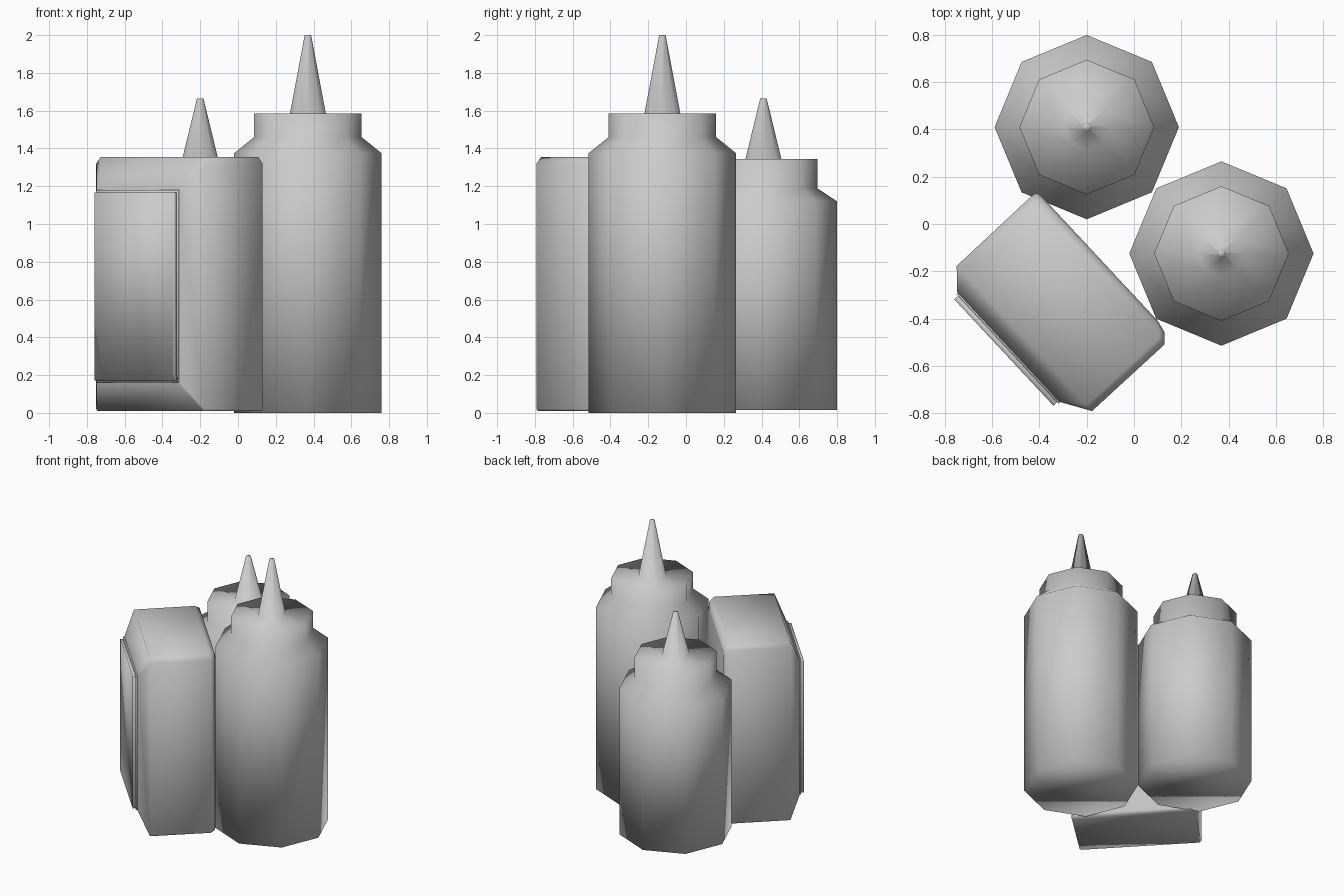
import bpy
import bmesh
from math import cos, sin, tau, radians

cube = bpy.data.objects.get("Cube")
if cube:
    bpy.data.objects.remove(cube, do_unlink=True)

grey = bpy.data.materials.new("plain_grey")
grey.use_nodes = True
colour = (0.6, 0.6, 0.6, 1)
grey.diffuse_color = colour
grey.node_tree.nodes["Principled BSDF"].inputs["Base Color"].default_value = colour


def loft(name, rings, location=(0, 0, 0), turn=0):
    """Skin a list of equal rings, cap both ends and smooth the result."""
    bm = bmesh.new()
    loops = [[bm.verts.new(p) for p in ring] for ring in rings]
    for a, b in zip(loops, loops[1:]):
        for i in range(len(a)):
            j = (i + 1) % len(a)
            bm.faces.new((a[i], a[j], b[j], b[i]))
    bm.faces.new(loops[0])
    bm.faces.new(loops[-1])
    bmesh.ops.recalc_face_normals(bm, faces=bm.faces)
    for face in bm.faces:
        face.smooth = True
    mesh = bpy.data.meshes.new(name)
    bm.to_mesh(mesh)
    bm.free()
    mesh.materials.append(grey)
    obj = bpy.data.objects.new(name, mesh)
    obj.location = location
    obj.rotation_euler.z = turn
    bpy.context.collection.objects.link(obj)
    return obj


def circle(radius, z, sides=8):
    return [(radius * cos(tau * i / sides), radius * sin(tau * i / sides), z)
            for i in range(sides)]


def bottle(name, x, y, base, shoulder, neck, lid, tip):
    """Eight-sided squeeze bottle with a wide lid and a tapered nozzle."""
    profile = [(0.39, base), (0.39, shoulder), (0.285, neck),
               (0.285, lid), (0.095, lid), (0.017, tip)]
    loft(name, [circle(r, z) for r, z in profile], (x, y, 0))


bottle("tall_bottle", 0.37, -0.125, 0, 1.375, 1.46, 1.585, 2.0)
bottle("short_bottle", -0.2, 0.41, 0.015, 1.12, 1.19, 1.345, 1.665)


def slab_ring(depth, left, right, low, high, top_cut, low_cut):
    """Upright rectangle with cut corners at a given depth."""
    return [(left + low_cut, depth, low), (right - low_cut, depth, low),
            (right, depth, low + low_cut), (right, depth, high - top_cut),
            (right - top_cut, depth, high), (left + top_cut, depth, high),
            (left, depth, high - top_cut), (left, depth, low + low_cut)]


# Dispenser box: rounded back, straight sides, sloping frame at the front
turn = radians(-47)
loft("dispenser_box", [
    slab_ring(-0.206, -0.365, 0.37, 0.02, 1.3, 0.03, 0.01),
    slab_ring(-0.218, -0.38, 0.424, 0.012, 1.34, 0.035, 0.01),
    slab_ring(-0.252, -0.382, 0.461, 0.01, 1.355, 0.035, 0.01),
    slab_ring(-0.67, -0.382, 0.458, 0.01, 1.355, 0.035, 0.01),
    slab_ring(-0.744, -0.3, 0.335, 0.16, 1.18, 0.005, 0.005),
], turn=turn)

# Front panel: a backing plate with a slightly smaller raised cover
loft("panel_backing", [
    slab_ring(d, -0.295, 0.338, 0.16, 1.18, 0.002, 0.002) for d in (-0.74, -0.752)
], turn=turn)
loft("panel_cover", [
    slab_ring(d, -0.285, 0.33, 0.172, 1.168, 0.002, 0.002) for d in (-0.75, -0.774)
], turn=turn)
